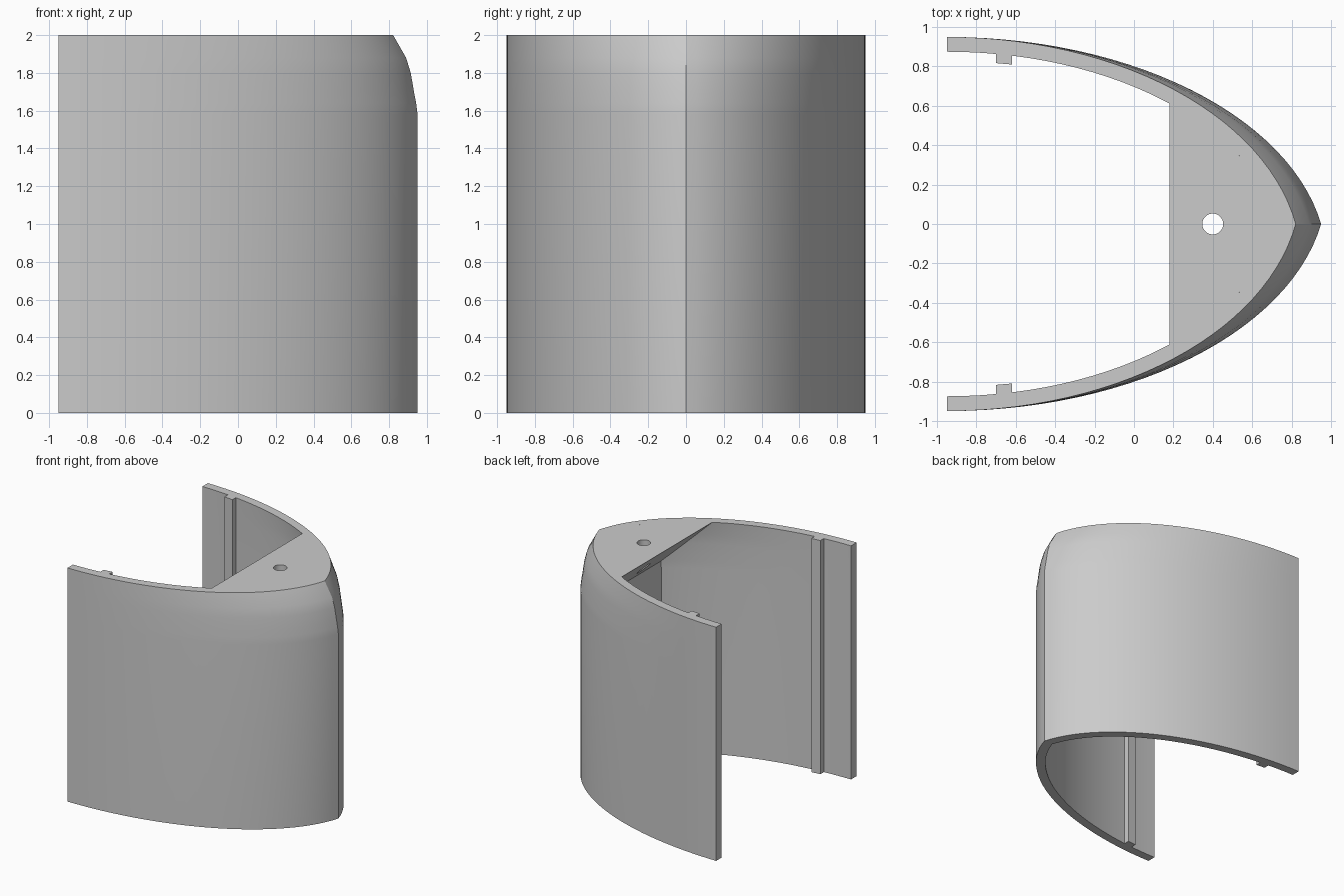
import bpy, bmesh
from math import sin, cos, asin, acos

cube = bpy.data.objects.get("Cube")
if cube:
    bpy.data.objects.remove(cube, do_unlink=True)

grey = bpy.data.materials.new("plain grey")
grey.use_nodes = True
COLOR = (0.6, 0.6, 0.6, 1)
grey.diffuse_color = COLOR
grey.node_tree.nodes["Principled BSDF"].inputs["Base Color"].default_value = COLOR

BACK = -0.95                    # open end of the shell
SHIFT = -0.2                    # ellipse centres sit past the middle, giving a pointed nose
OUTER = (1.93, 1.15)            # ellipse radii
INNER = (1.85, 1.075)
# height and lengthwise scale of each layer: the nose leans back near the top
LAYERS = [(0, 1), (1.58, 1), (1.64, 0.996), (1.70, 0.99), (1.80, 0.981), (1.88, 0.968), (2, 0.932)]


def arc(radii, scale, start_x=BACK, steps=28):
    """Symmetric pointed outline from the +y end round the nose to the -y end."""
    a, b = radii
    t0 = asin((start_x - BACK) / scale / a)
    t1 = acos(-SHIFT / b)
    half = []
    for i in range(steps + 1):
        t = t0 + (t1 - t0) * i / steps
        half.append((BACK + a * scale * sin(t), SHIFT + b * cos(t)))
    half[-1] = (half[-1][0], 0.0)
    return half + [(x, -y) for x, y in reversed(half[:-1])]


def finish(name, bm):
    bmesh.ops.recalc_face_normals(bm, faces=bm.faces)
    mesh = bpy.data.meshes.new(name)
    bm.to_mesh(mesh)
    bm.free()
    mesh.materials.append(grey)
    obj = bpy.data.objects.new(name, mesh)
    bpy.context.collection.objects.link(obj)
    return obj


def smooth(obj):
    bpy.ops.object.select_all(action='DESELECT')
    obj.select_set(True)
    bpy.context.view_layer.objects.active = obj
    bpy.ops.object.shade_smooth_by_angle(angle=0.5)


def loft(name, sections, strip_caps=False):
    """Skin closed sections given as (z, outline)."""
    bm = bmesh.new()
    rings = [[bm.verts.new((x, y, z)) for x, y in pts] for z, pts in sections]
    n = len(rings[0])
    for low, high in zip(rings, rings[1:]):
        for i in range(n):
            j = (i + 1) % n
            bm.faces.new((low[i], low[j], high[j], high[i]))
    for ring in (rings[0], rings[-1]):
        if strip_caps:          # quads between the outer and inner outlines
            for i in range(n // 2 - 1):
                bm.faces.new((ring[i], ring[i + 1], ring[n - 2 - i], ring[n - 1 - i]))
        else:
            bm.faces.new(ring)
    return finish(name, bm)


# Curved wall
wall = loft("curved_wall",
            [(z, arc(OUTER, s) + arc(INNER, s)[::-1]) for z, s in LAYERS], True)
smooth(wall)


# Nose block with an overhanging top shelf
def block_rear(z):
    return 0.54 - max(0, z - 1.64)


block_layers = [(0.33, 1)] + LAYERS[1:]
block = loft("nose_block", [(z, arc(INNER, s, block_rear(z))) for z, s in block_layers])

# Round hole through the shelf
bm = bmesh.new()
bmesh.ops.create_cone(bm, cap_ends=True, segments=32, radius1=0.053, radius2=0.053, depth=1)
cutter = finish("hole_cutter", bm)
cutter.location = (0.4, 0, 1.9)
cutter.hide_render = True
cut = block.modifiers.new("hole", 'BOOLEAN')
cut.operation = 'DIFFERENCE'
cut.solver = 'EXACT'
cut.object = cutter
bpy.context.view_layer.objects.active = block
bpy.ops.object.modifier_apply(modifier="hole")
bpy.data.objects.remove(cutter, do_unlink=True)
smooth(block)

# Vertical ridges on the inner sides
for name, side in (("back_ridge", 1), ("front_ridge", -1)):
    outline = [(-0.7, 0.9 * side), (-0.7, 0.817 * side), (-0.62, 0.81 * side), (-0.62, 0.89 * side)]
    loft(name, [(0, outline), (2, outline)])
